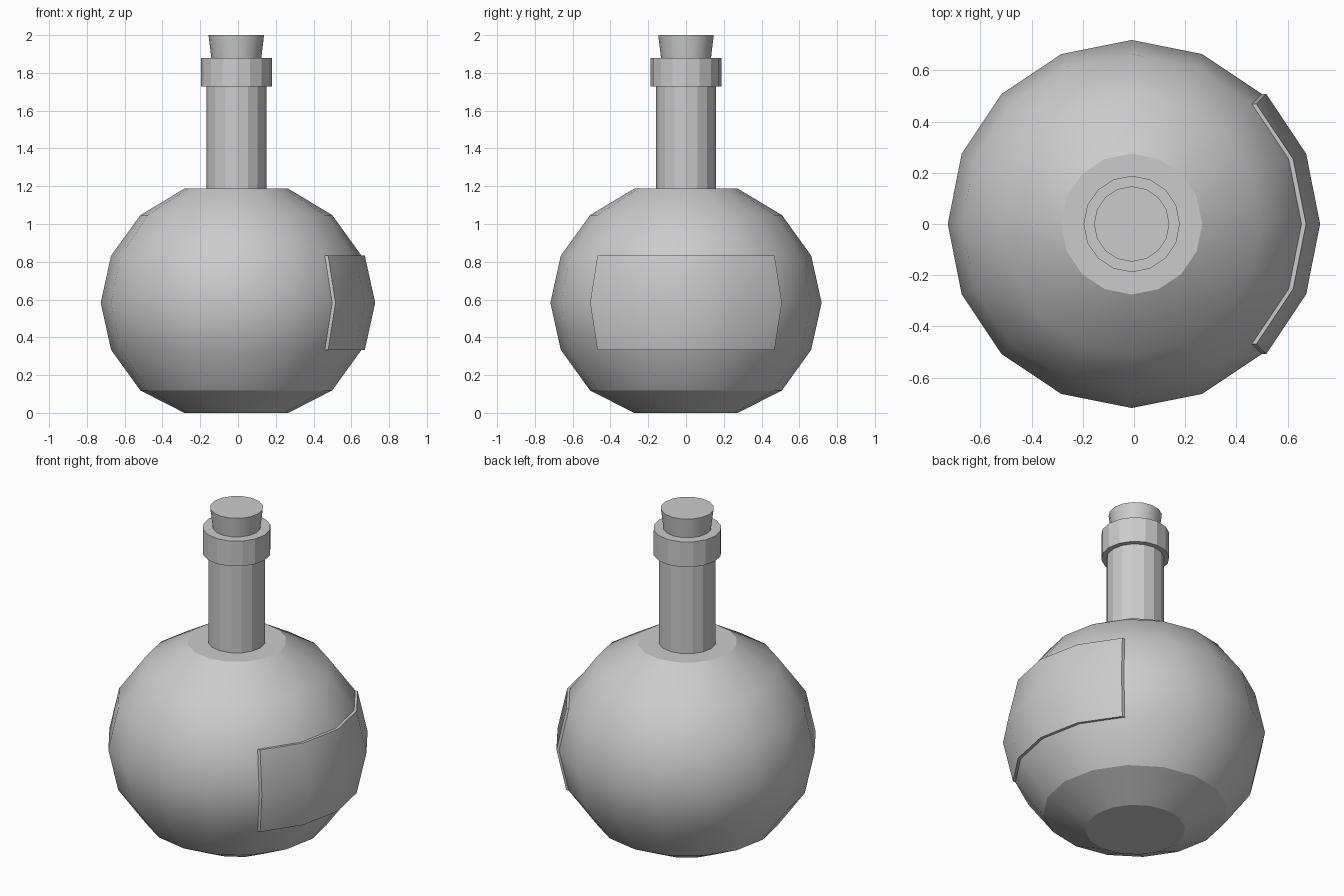
import bpy, bmesh, math

if "Cube" in bpy.data.objects:
    bpy.data.objects.remove(bpy.data.objects["Cube"])

CX = -0.009          # bottle axis
SIDES = 16
BODY = [(0.275, 0.0), (0.508, 0.119), (0.663, 0.334), (0.718, 0.583),
        (0.663, 0.832), (0.508, 1.047), (0.275, 1.187)]


def ring_point(r, z, i):
    a = 2 * math.pi * i / SIDES
    return (CX + r * math.cos(a), r * math.sin(a), z)


def finish(name, bm, smooth_angle=None):
    bmesh.ops.recalc_face_normals(bm, faces=bm.faces[:])
    mesh = bpy.data.meshes.new(name)
    bm.to_mesh(mesh)
    bm.free()
    obj = bpy.data.objects.new(name, mesh)
    bpy.context.collection.objects.link(obj)
    if smooth_angle:
        bpy.ops.object.select_all(action='DESELECT')
        obj.select_set(True)
        bpy.context.view_layer.objects.active = obj
        bpy.ops.object.shade_smooth_by_angle(angle=math.radians(smooth_angle))
    return obj


def lathe(name, profile, smooth_angle=None):
    bm = bmesh.new()
    rings = [[bm.verts.new(ring_point(r, z, i)) for i in range(SIDES)]
             for r, z in profile]
    for low, high in zip(rings, rings[1:]):
        for i in range(SIDES):
            j = (i + 1) % SIDES
            bm.faces.new((low[i], low[j], high[j], high[i]))
    bm.faces.new(rings[0][::-1])
    bm.faces.new(rings[-1])
    return finish(name, bm, smooth_angle)


# Round flask, neck, lip and tapered cork
lathe("flask_body", BODY, 26)
lathe("neck", [(0.159, 1.17), (0.159, 1.74)])
lathe("neck_collar", [(0.188, 1.727), (0.188, 1.88)])
lathe("cork", [(0.130, 1.86), (0.147, 2.0)], 30)

# Label: a patch of the body surface pushed out sideways
bm = bmesh.new()
grid = [[bm.verts.new(ring_point(r, z, i)) for i in range(-2, 3)]
        for r, z in BODY[2:5]]
for low, high in zip(grid, grid[1:]):
    for i in range(4):
        bm.faces.new((low[i], low[i + 1], high[i + 1], high[i]))
out = bmesh.ops.extrude_face_region(bm, geom=bm.faces[:], use_keep_orig=True)
bmesh.ops.translate(bm, vec=(0.0175, 0, 0),
                    verts=[g for g in out["geom"] if isinstance(g, bmesh.types.BMVert)])
finish("label", bm, 30)
